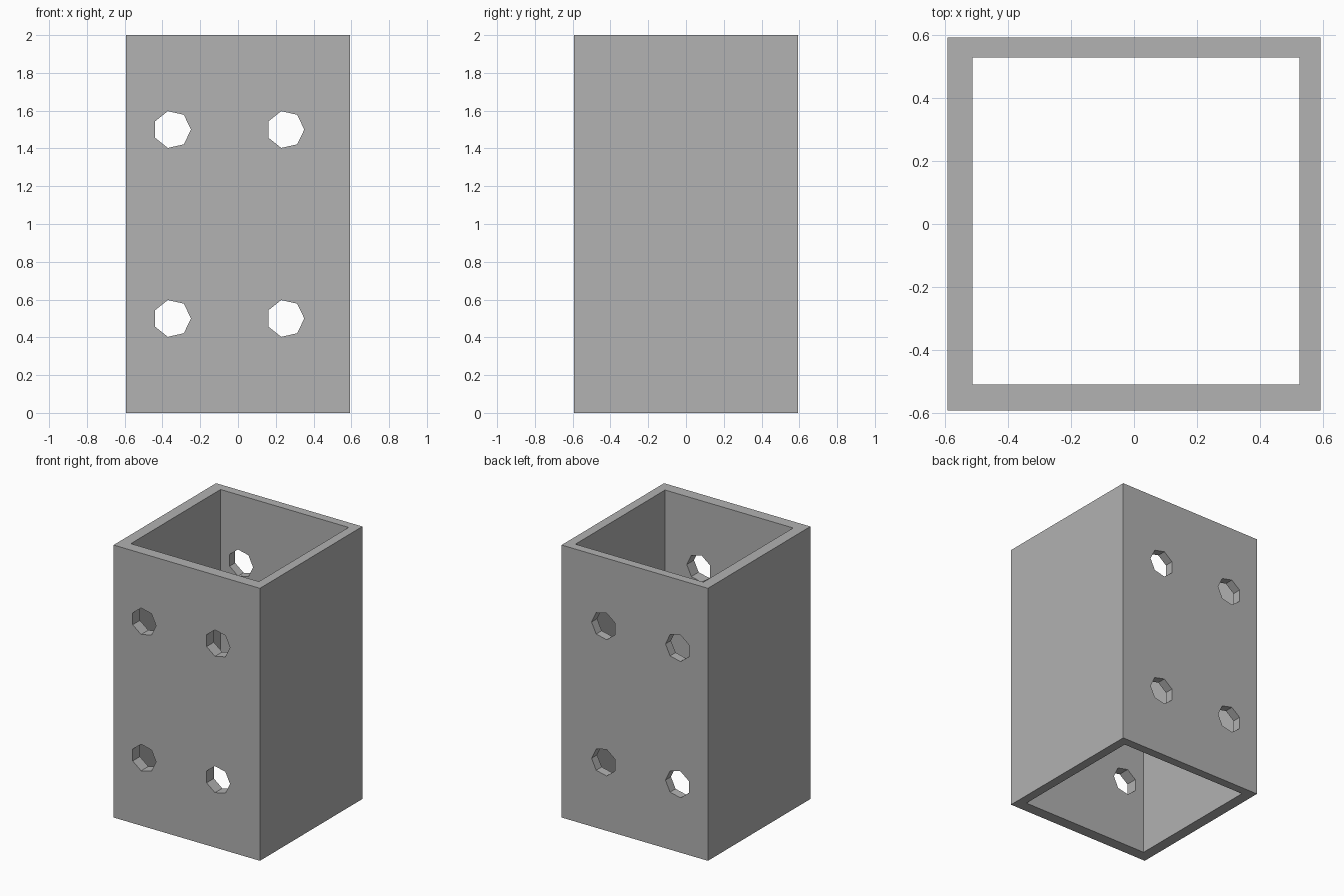
import bpy
import math

default = bpy.data.objects.get("Cube")
if default:
    bpy.data.objects.remove(default, do_unlink=True)

HALF = 0.594
HEIGHT = 2.0

grey = bpy.data.materials.new("plain grey")
grey.use_nodes = True
colour = (0.445, 0.445, 0.445, 1)
grey.diffuse_color = colour
grey.node_tree.nodes["Principled BSDF"].inputs["Base Color"].default_value = colour


def box(name, size, centre):
    bpy.ops.mesh.primitive_cube_add(size=1, location=centre)
    obj = bpy.context.object
    obj.name = name
    obj.scale = size
    bpy.ops.object.transform_apply(location=True, rotation=True, scale=True)
    obj.data.materials.append(grey)
    return obj


def cut(target, cutter):
    mod = target.modifiers.new("cut", 'BOOLEAN')
    mod.operation = 'DIFFERENCE'
    mod.solver = 'EXACT'
    mod.object = cutter
    bpy.context.view_layer.objects.active = target
    bpy.ops.object.modifier_apply(modifier=mod.name)
    bpy.data.objects.remove(cutter, do_unlink=True)


# Square tube, open at both ends, with a slightly off-centre bore
tube = box("square_tube", (2 * HALF, 2 * HALF, HEIGHT), (0, 0, HEIGHT / 2))
cut(tube, box("bore_cutter", (1.04, 1.04, 3), (0.007, 0.01, HEIGHT / 2)))

# Seven-sided bolt holes through the front and back walls
for x in (-0.349, 0.251):
    for z in (0.5, 1.5):
        bpy.ops.mesh.primitive_cylinder_add(
            vertices=7, radius=0.1, depth=2, location=(x, 0, z),
            rotation=(math.pi / 2, 0, 0))
        cutter = bpy.context.object
        cutter.name = "hole_cutter"
        # Turn the heptagon so that one corner points to +x
        corner = cutter.data.vertices[0].co
        spin = -math.atan2(corner.y, corner.x)
        for v in cutter.data.vertices:
            a, b = v.co.x, v.co.y
            v.co.x = a * math.cos(spin) - b * math.sin(spin)
            v.co.y = a * math.sin(spin) + b * math.cos(spin)
        cutter.data.materials.append(grey)
        cut(tube, cutter)
